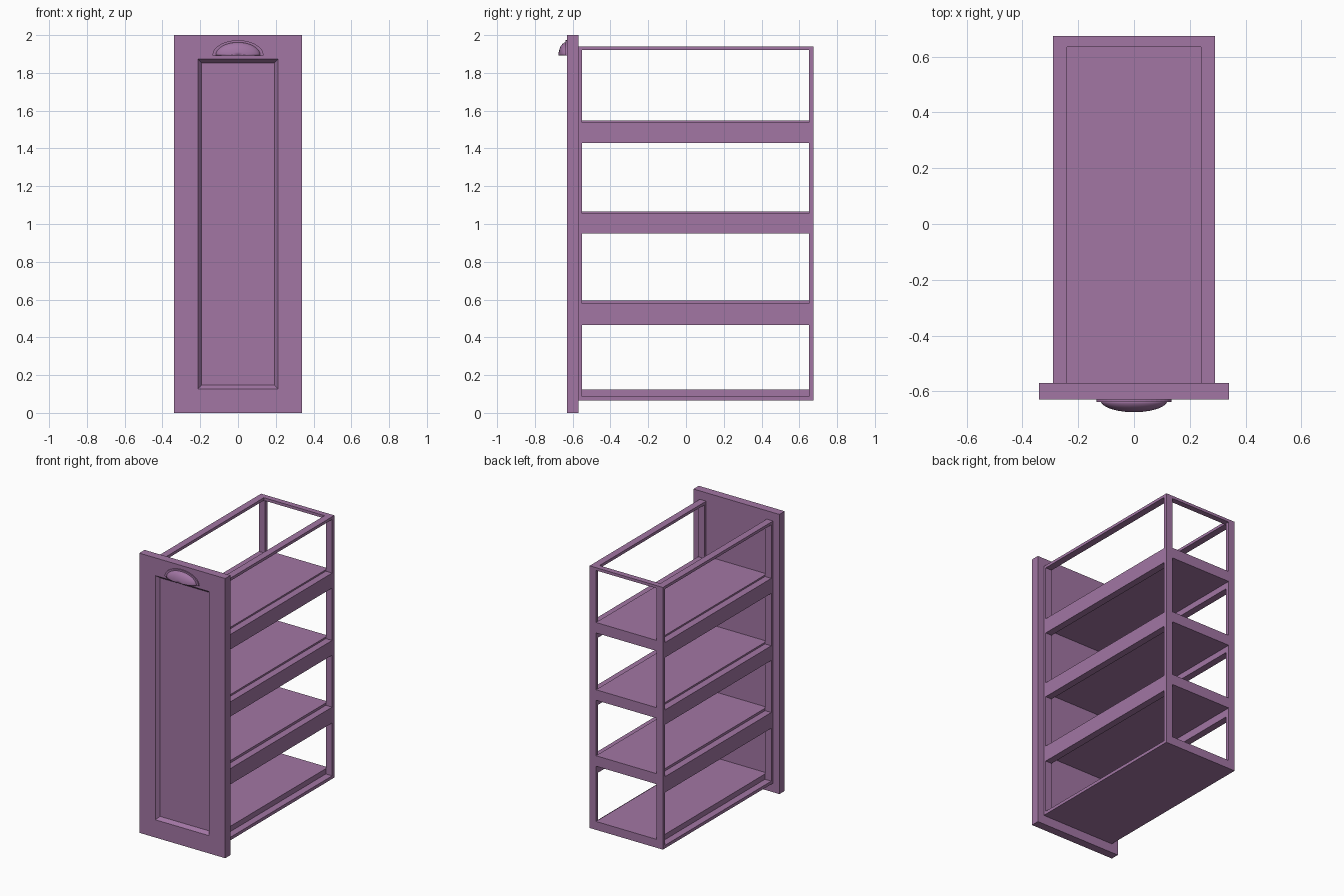
import bpy, bmesh
from math import sin, cos, pi

if "Cube" in bpy.data.objects:
    bpy.data.objects.remove(bpy.data.objects["Cube"])

COLOR = (0.36, 0.18, 0.37, 1)
mat = bpy.data.materials.new("purple")
mat.use_nodes = True
mat.diffuse_color = COLOR
mat.node_tree.nodes["Principled BSDF"].inputs["Base Color"].default_value = COLOR


def add_object(name, bm):
    mesh = bpy.data.meshes.new(name)
    bmesh.ops.recalc_face_normals(bm, faces=bm.faces)
    bm.to_mesh(mesh)
    bm.free()
    mesh.materials.append(mat)
    obj = bpy.data.objects.new(name, mesh)
    bpy.context.collection.objects.link(obj)
    return obj


def box_mesh(x, y, z):
    """Box from (low, high) ranges on each axis."""
    bm = bmesh.new()
    bmesh.ops.create_cube(bm, size=1)
    for v in bm.verts:
        v.co = [(r[0] + r[1]) / 2 + c * (r[1] - r[0]) for r, c in zip((x, y, z), v.co)]
    return bm


def box(name, x, y, z):
    return add_object(name, box_mesh(x, y, z))


# Main dimensions of the pull-out frame
FRONT, BACK = -0.57, 0.675
OUT, INN = 0.29, 0.24
LOW, HIGH = 0.065, 1.94

# Front panel with a recessed field and sloped border
bm = box_mesh((-0.34, 0.34), (-0.63, FRONT), (0, 2))
bm.normal_update()
face = min(bm.faces, key=lambda f: f.calc_center_median().y)
bmesh.ops.inset_region(bm, faces=[face], thickness=0.127, use_even_offset=True)
bmesh.ops.inset_region(bm, faces=[face], thickness=0.02, depth=-0.025, use_even_offset=True)
add_object("front_panel", bm)

# Posts and top rails on both sides
for side, s in (("left", 1), ("right", -1)):
    x = sorted((s * INN, s * OUT))
    box(side + "_front_post", x, (FRONT, -0.55), (LOW, HIGH))
    box(side + "_back_post", x, (0.65, BACK), (LOW, HIGH))
    box(side + "_top_rail", x, (-0.55, 0.65), (1.92, HIGH))
box("back_top_rail", (-INN, INN), (0.635, BACK), (1.92, HIGH))

# Shelves: side rails, a back rail and a board rising just above them
for i, (low, rail_top, top) in enumerate(
        ((0.465, 0.578, 0.595), (0.95, 1.055, 1.067), (1.43, 1.537, 1.548)), 1):
    for side, s in (("left", 1), ("right", -1)):
        box(f"shelf_{i}_{side}_rail", sorted((s * INN, s * OUT)), (-0.55, 0.65), (low, rail_top))
    box(f"shelf_{i}_back_rail", (-INN, INN), (0.635, BACK), (top - 0.075, top))
    box(f"shelf_{i}_board", (-INN, INN), (FRONT, 0.635), (top - 0.075, top))

# Bottom tray
box("bottom_plate", (-OUT, OUT), (FRONT, BACK), (LOW, 0.087))
box("bottom_board", (-INN, INN), (FRONT, 0.635), (0.087, 0.125))
box("bottom_back_rail", (-INN, INN), (0.635, BACK), (0.087, 0.125))

# Cup handle: a quarter-ellipsoid hood, open below
BASE, N, M = 1.893, 20, 6
bm = bmesh.new()
rows = []
for j in range(M):
    t = j / M * pi / 2
    rows.append([bm.verts.new((0.12 * cos(a) * cos(t), -0.633 - 0.042 * sin(t),
                               BASE + 0.07 * sin(a) * cos(t)))
                 for a in (pi * k / N for k in range(N + 1))])
tip = bm.verts.new((0, -0.675, BASE))
for r0, r1 in zip(rows, rows[1:]):
    for k in range(N):
        bm.faces.new((r0[k], r0[k + 1], r1[k + 1], r1[k]))
for k in range(N):
    bm.faces.new((rows[-1][k], rows[-1][k + 1], tip))
hood = add_object("handle_hood", bm)
mod = hood.modifiers.new("Thickness", "SOLIDIFY")
mod.thickness = 0.004
bpy.context.view_layer.objects.active = hood
hood.select_set(True)
bpy.ops.object.shade_smooth_by_angle()

# Half-round flange behind the handle
bm = bmesh.new()
arc = [bm.verts.new((0.135 * cos(pi * k / N), -0.638, BASE + 0.08 * sin(pi * k / N)))
       for k in range(N + 1)]
flange = bm.faces.new(arc)
ext = bmesh.ops.extrude_face_region(bm, geom=[flange])
for v in ext["geom"]:
    if isinstance(v, bmesh.types.BMVert):
        v.co.y = -0.63
if not flange.is_valid or len(flange.link_faces if hasattr(flange, "link_faces") else []) == 0:
    bmesh.ops.holes_fill(bm, edges=bm.edges)
add_object("handle_flange", bm)
